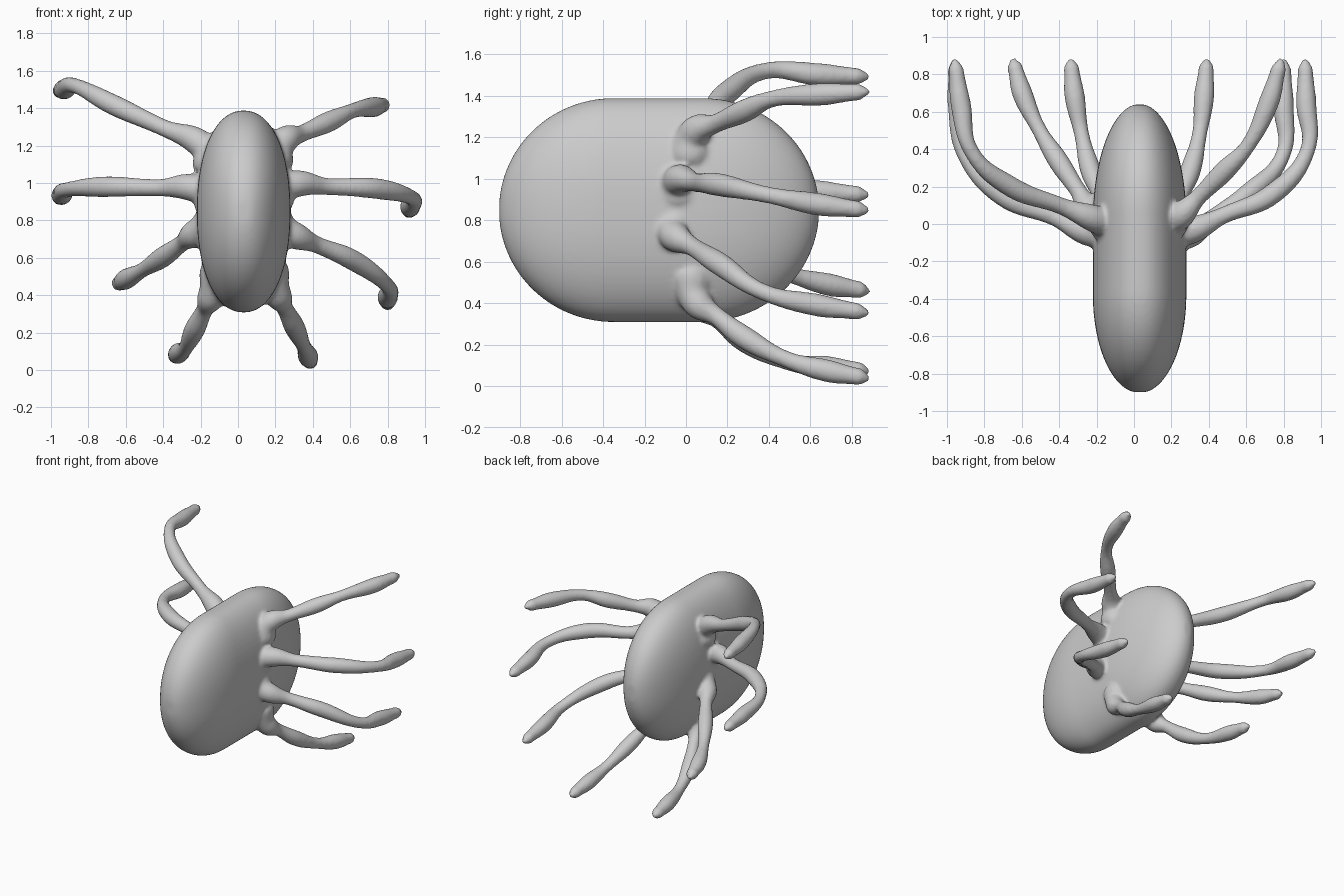
import bpy, bmesh, math
from mathutils import Vector

if "Cube" in bpy.data.objects:
    bpy.data.objects.remove(bpy.data.objects["Cube"])

# Body: flattened capsule lofted from superelliptic rings along y
CENTRE = Vector((0.03, -0.05, 0.848))
HALF_W, HALF_H = 0.25, 0.54


def fall(y, lo, lo_len, hi, hi_len):
    t = (lo - y) / lo_len if y < lo else (y - hi) / hi_len if y > hi else 0
    return math.sqrt(max(0, 1 - t * t))


def spow(v, e):
    return math.copysign(abs(v) ** e, v)


def make_body():
    bm = bmesh.new()
    n, m, rings = 64, 56, []
    for i in range(1, m):
        y = -0.13 - 0.77 * math.cos(math.pi * i / m)
        w = HALF_W * fall(y, -0.38, 0.524, 0.02, 0.622)
        h = HALF_H * fall(y, -0.35, 0.552, 0.08, 0.562)
        rings.append([bm.verts.new((CENTRE.x + w * spow(math.cos(a), 0.92), y,
                                    CENTRE.z + h * spow(math.sin(a), 0.92)))
                      for a in (2 * math.pi * k / n for k in range(n))])
    for a, b in zip(rings, rings[1:]):
        for k in range(n):
            bm.faces.new((a[k], a[(k + 1) % n], b[(k + 1) % n], b[k]))
    bm.faces.new(rings[0])
    bm.faces.new(rings[-1])
    bmesh.ops.recalc_face_normals(bm, faces=bm.faces)
    me = bpy.data.meshes.new("body")
    bm.to_mesh(me)
    bm.free()
    ob = bpy.data.objects.new("body_with_legs", me)
    bpy.context.collection.objects.link(ob)
    return ob


# Legs: root on the body, thigh, knee, and the tip's x and z (all tips share y)
TIP_Y = 0.885
LEGS = {
    "right_leg_1": [(.24, .04, 1.22), (.48, .28, 1.325), (.61, .42, 1.385), (.79, 1.42)],
    "right_leg_2": [(.28, -.04, .99), (.74, .16, .97), (.93, .40, .92), (.915, .845)],
    "right_leg_3": [(.28, -.06, .73), (.61, .16, .59), (.80, .38, .45), (.80, .35)],
    "right_leg_4": [(.21, .05, .41), (.30, .28, .235), (.35, .48, .13), (.39, .035)],
    "left_leg_1": [(-.19, .02, 1.20), (-.66, .20, 1.415), (-.87, .39, 1.52), (-.96, 1.49)],
    "left_leg_2": [(-.22, -.05, .97), (-.70, .15, .98), (-.91, .38, .965), (-.96, .92)],
    "left_leg_3": [(-.22, .06, .735), (-.40, .33, .605), (-.51, .51, .535), (-.65, .455)],
    "left_leg_4": [(-.14, .06, .40), (-.23, .28, .22), (-.28, .48, .12), (-.34, .07)],
}
# buried end, root, neck, thigh bulge, knee, shin bulge, toe, tip
RADII = (0.11, 0.075, 0.046, 0.056, 0.041, 0.055, 0.042, 0.017)


def make_leg(name, spec):
    root, thigh, knee = (Vector(p) for p in spec[:3])
    tip = Vector((spec[3][0], TIP_Y, spec[3][1]))
    shin = knee.lerp(tip, 0.5)
    shin.x = knee.x + 0.62 * (tip.x - knee.x)
    shin.z = knee.z + 0.6 * (tip.z - knee.z)
    pts = [root.lerp(CENTRE, 0.25), root, root.lerp(thigh, 0.45), thigh,
           knee, shin, shin.lerp(tip, 0.74), tip]
    cu = bpy.data.curves.new(name, 'CURVE')
    cu.dimensions = '3D'
    cu.bevel_depth = 1.0
    cu.bevel_resolution = 6
    cu.use_fill_caps = True
    sp = cu.splines.new('BEZIER')
    sp.resolution_u = 10
    sp.radius_interpolation = 'EASE'
    sp.bezier_points.add(len(pts) - 1)
    for bp, p, r in zip(sp.bezier_points, pts, RADII):
        bp.co, bp.radius = p, r
        bp.handle_left_type = bp.handle_right_type = 'AUTO'
    ob = bpy.data.objects.new(name, cu)
    bpy.context.collection.objects.link(ob)
    return ob


body = make_body()
legs = [make_leg(k, v) for k, v in LEGS.items()]

# Turn legs into meshes and fuse everything into one soft skin
bpy.ops.object.select_all(action='DESELECT')
for ob in legs:
    ob.select_set(True)
bpy.context.view_layer.objects.active = legs[0]
bpy.ops.object.convert(target='MESH')
body.select_set(True)
bpy.context.view_layer.objects.active = body
bpy.ops.object.join()

rm = body.modifiers.new("fuse", 'REMESH')
rm.mode = 'VOXEL'
rm.voxel_size = 0.012
rm.use_smooth_shade = True
sm = body.modifiers.new("soften", 'SMOOTH')
sm.factor = 0.5
sm.iterations = 8
